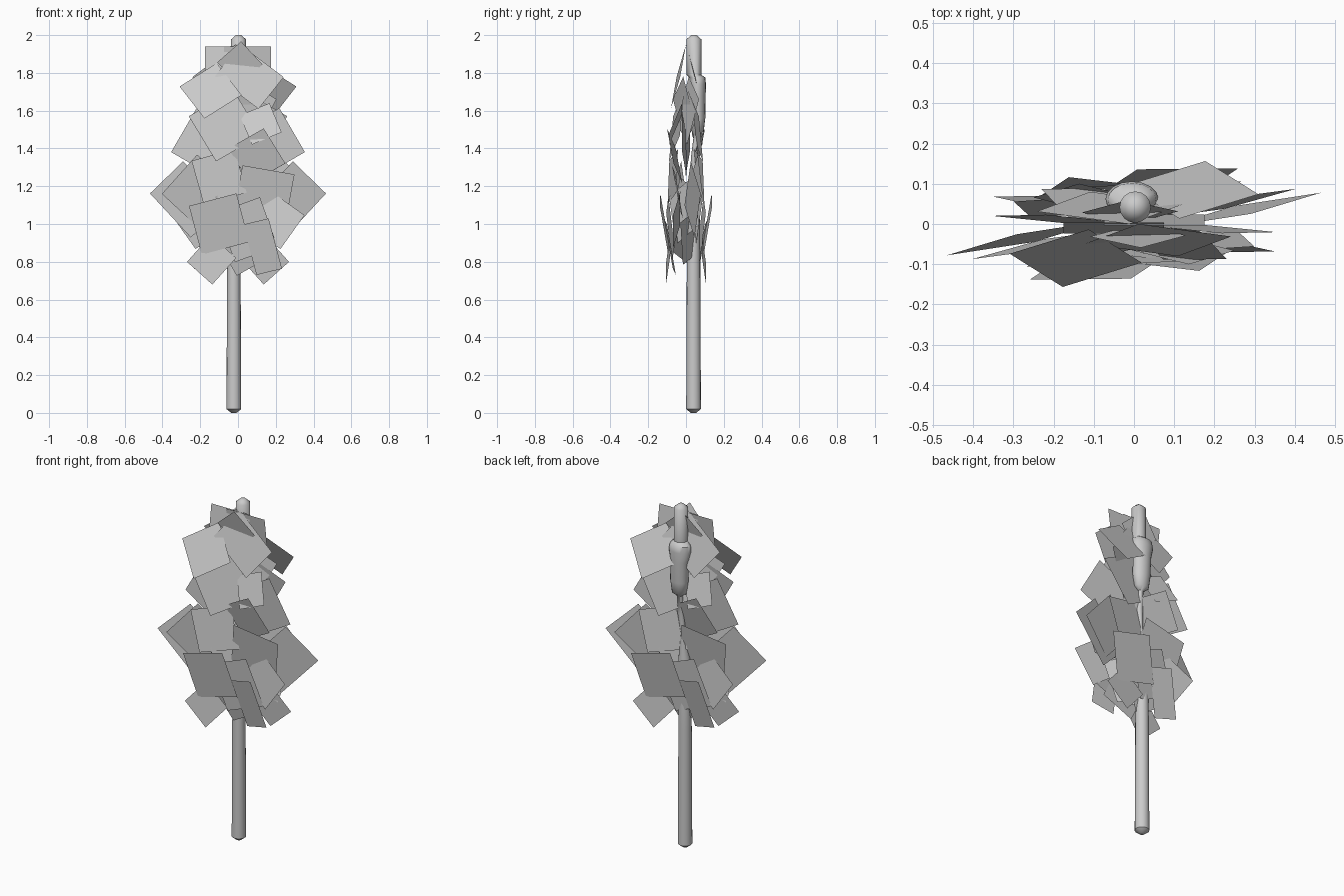
import bpy, bmesh, math
from mathutils import Matrix, Vector

cube = bpy.data.objects.get("Cube")
if cube:
    bpy.data.objects.remove(cube, do_unlink=True)

# One pale grey for the whole tree
grey = bpy.data.materials.new("pale grey")
grey.use_nodes = True
colour = (0.6, 0.6, 0.6, 1.0)
grey.diffuse_color = colour
grey.node_tree.nodes["Principled BSDF"].inputs["Base Color"].default_value = colour


def add_object(name, bm):
    """Turn a bmesh into a named object with the shared material."""
    mesh = bpy.data.meshes.new(name)
    bm.to_mesh(mesh)
    bm.free()
    mesh.materials.append(grey)
    obj = bpy.data.objects.new(name, mesh)
    bpy.context.collection.objects.link(obj)
    return obj


def loft(name, stations, sides=16):
    """Closed tube through elliptical rings given as (x, y, z, rx, ry)."""
    bm = bmesh.new()
    rings = []
    for x, y, z, rx, ry in stations:
        ring = []
        for i in range(sides):
            angle = math.tau * i / sides
            ring.append(bm.verts.new((x + rx * math.cos(angle), y + ry * math.sin(angle), z)))
        rings.append(ring)
    for low, high in zip(rings, rings[1:]):
        for i in range(sides):
            j = (i + 1) % sides
            bm.faces.new((low[i], low[j], high[j], high[i]))
    bm.faces.new(list(reversed(rings[0])))
    bm.faces.new(rings[-1])
    obj = add_object(name, bm)
    bpy.ops.object.select_all(action="DESELECT")
    obj.select_set(True)
    bpy.context.view_layer.objects.active = obj
    bpy.ops.object.shade_smooth_by_angle(angle=math.radians(50))
    return obj


# Trunk: straight pole that thins inside the crown, swells, then ends in a stub
loft("trunk", [
    (-.022, .04, 0, .014, .014),
    (-.022, .04, .02, .039, .039),
    (-.022, .04, .7, .036, .036),
    (-.02, .04, 1.1, .034, .034),
    (-.01, .042, 1.25, .012, .012),
    (0, .045, 1.36, .02, .018),
    (0, .055, 1.47, .014, .014),
    (0, .062, 1.49, .042, .032),
    (0, .062, 1.56, .052, .04),
    (-.003, .062, 1.68, .054, .042),
    (-.005, .062, 1.74, .066, .044),
    (-.005, .06, 1.775, .06, .042),
    (.003, .042, 1.79, .039, .039),
    (.003, .042, 1.978, .039, .039),
    (.003, .042, 2.0, .014, .014),
])

# Leaf cards: x, z, y, width, height, roll, tilt (foot forward), yaw
crown_top = [
    (-.05, 1.84, -.01, .25, .2, 0, 8, 0),
    (.06, 1.78, -.04, .29, .22, -38, 14, 3),
    (-.145, 1.705, -.085, .24, .23, 35, 26, 0),
    (.01, 1.85, -.03, .17, .17, 42, -14, 0),
]
upper_middle = [
    (-.07, 1.52, -.05, .28, .28, 30, 10, 8),
    (.12, 1.53, -.055, .17, .18, 24, 20, -8),
    (-.17, 1.43, .01, .27, .27, 60, 3, -4),
    (.1, 1.36, -.06, .22, .22, 30, -14, -6),
    (-.04, 1.6, -.01, .24, .28, 30, -5, 18),
]
widest = [
    (-.1, 1.25, -.07, .24, .24, 15, 5, 10),
    (-.27, 1.13, -.035, .25, .32, 43, 4, 13),
    (-.22, 1.18, -.05, .28, .25, 48, -4, 12),
    (.14, 1.17, -.045, .28, .24, -10, -10, 2),
    (.03, 1.07, -.01, .25, .28, 25, 6, 30),
]
lower_skirt = [
    (-.1, 1.0, -.115, .26, .27, 15, -9, 3),
    (-.2, 1.02, .05, .22, .22, 35, -6, -8),
    (.05, .97, -.083, .24, .28, 20, -5, 5),
    (.13, .88, -.085, .14, .28, 14, -11, -4),
    (-.14, .81, -.095, .19, .18, 48, 5, 4),
    (.03, .86, -.06, .2, .2, 30, -12, 0),
    (-.06, .93, -.02, .2, .24, 20, -6, -25),
]


def foliage(name, turn):
    """One half of the crown, turned about the upright axis."""
    bm = bmesh.new()
    spin = Matrix.Rotation(math.radians(turn), 4, "Z")
    corners = [(-1, -1), (1, -1), (1, 1), (-1, 1)]
    for x, z, y, width, height, roll, tilt, yaw in crown_top + upper_middle + widest + lower_skirt:
        place = (spin @ Matrix.Translation((x, y, z))
                 @ Matrix.Rotation(math.radians(yaw), 4, "Z")
                 @ Matrix.Rotation(math.radians(-tilt), 4, "X")
                 @ Matrix.Rotation(math.radians(-roll), 4, "Y"))
        bm.faces.new([bm.verts.new(place @ Vector((a * width / 2, 0, b * height / 2)))
                      for a, b in corners])
    return add_object(name, bm)


foliage("front_foliage", 0)
foliage("back_foliage", 180)
